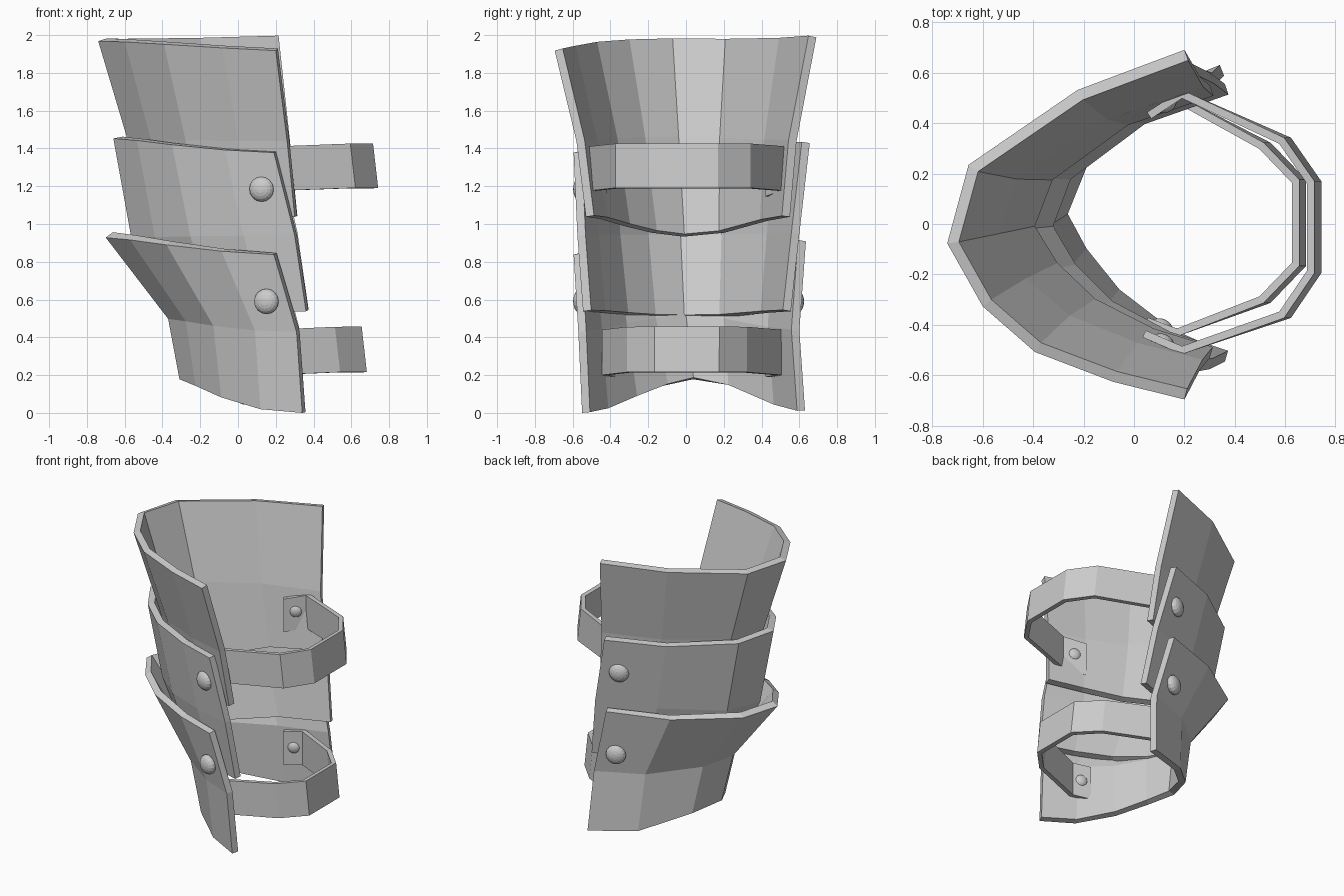
import bpy, bmesh
from mathutils import Vector

if "Cube" in bpy.data.objects:
    bpy.data.objects.remove(bpy.data.objects["Cube"])

# C-shaped outlines: (depth 0 = spine .. 1 = open edge, side -1 .. 1)
WIDE = [(1, -1), (.70, -.90), (.37, -.73), (.15, -.47), (0, -.11), (.09, .34), (.55, .77), (1, 1)]
NARROW = [(1, -1), (.66, -.82), (.34, -.53), (.13, -.22), (0, .06), (.13, .40), (.52, .80), (1, 1)]
# how strongly each point follows the spine height
WEIGHT = [0, .1, .45, .8, 1, .8, .2, 0]


def sheet(name, rows, thickness, offset):
    """Skin rows of points into a solidified flat-shaded sheet."""
    n = len(rows[0])
    verts = [p for r in rows for p in r]
    faces = [(i * n + j, (i + 1) * n + j, (i + 1) * n + j + 1, i * n + j + 1)
             for i in range(len(rows) - 1) for j in range(n - 1)]
    me = bpy.data.meshes.new(name)
    me.from_pydata(verts, [], faces)
    ob = bpy.data.objects.new(name, me)
    bpy.context.collection.objects.link(ob)
    mod = ob.modifiers.new("thickness", 'SOLIDIFY')
    mod.thickness = thickness
    mod.offset = offset
    mod.use_even_offset = True
    return ob


def ring(x_spine, x_open, y_neg, y_pos, z_neg, z_spine, z_pos, k):
    """One row of a plate; k blends from the wide to the narrow outline."""
    pts = []
    for i, (a, b) in enumerate(zip(WIDE, NARROW)):
        u = a[0] + (b[0] - a[0]) * k
        v = a[1] + (b[1] - a[1]) * k
        x = x_spine + (x_open - x_spine) * u
        y = y_pos * v if v > 0 else -y_neg * v
        z_end = z_neg + (z_pos - z_neg) * i / 7
        pts.append((x, y, z_end + (z_spine - z_end) * WEIGHT[i] - .012))
    return pts


def rivet(name, loc, normal, r, flat):
    me = bpy.data.meshes.new(name)
    bm = bmesh.new()
    bmesh.ops.create_uvsphere(bm, u_segments=16, v_segments=10, radius=r)
    bm.to_mesh(me)
    bm.free()
    ob = bpy.data.objects.new(name, me)
    ob.location = loc
    ob.scale = (1, 1, flat)
    ob.rotation_mode = 'QUATERNION'
    ob.rotation_quaternion = Vector(normal).to_track_quat('Z', 'Y')
    bpy.context.collection.objects.link(ob)


# Three overlapping plates, each flaring at the top (outer surface rows)
plates = {
    "upper_plate": [(-.74, .20, -.695, .69, 1.93, 1.98, 2.0, 0),
                    (-.585, .26, -.58, .585, 1.45, 1.46, 1.45, .2),
                    (-.44, .30, -.53, .55, 1.05, .945, 1.05, .5)],
    "middle_plate": [(-.66, .19, -.595, .655, 1.39, 1.465, 1.44, .15),
                     (-.565, .30, -.575, .60, .95, .94, .96, .3),
                     (-.365, .36, -.545, .555, .55, .51, .55, .5)],
    "lower_plate": [(-.70, .19, -.595, .635, .85, .94, .92, .3),
                    (-.37, .31, -.57, .60, .44, .51, .45, .6),
                    (-.31, .34, -.55, .63, .012, .19, .025, 1)],
}
for name, rows in plates.items():
    sheet(name, [ring(*r) for r in rows], .045, 1)

# Straps across the open side, leaning outward toward the bottom
upper = [(.04, -.435), (.19, -.50), (.60, -.36), (.715, -.19), (.715, .165), (.60, .33), (.19, .515), (.06, .43)]
lower = [(.05, -.385), (.17, -.43), (.52, -.30), (.655, -.16), (.655, .17), (.52, .31), (.18, .49), (.06, .435)]
for name, path, z0, z1, tail in (("upper_strap", upper, 1.175, 1.41, .03), ("lower_strap", lower, .20, .44, .01)):
    rows = []
    for z, lean in ((z1, -.015), (z0, .012)):
        rows.append([(x + lean * (x > .4), y, z - tail * (x < .1) + .015 * (x > .3)) for x, y in path])
    sheet(name, rows, .03, 0)
    # small rivets holding the strap ends inside the plate
    for (ax, ay), (bx, by) in ((path[0], path[1]), (path[-1], path[-2])):
        s = 1 if ay > 0 else -1
        rivet(name + "_rivet", ((ax + bx) / 2, (ay + by) / 2, (z0 + z1) / 2), (-.45, s, 0), .045, .7)

# Large rivets joining the plates on both sides
for x, y_neg, y_pos, z in ((.125, -.555, .58, 1.185), (.15, -.555, .58, .59)):
    rivet("plate_rivet", (x, y_neg, z), (-.25, -1, 0), .067, .6)
    rivet("plate_rivet", (x, y_pos, z), (-.4, 1, 0), .067, .6)
